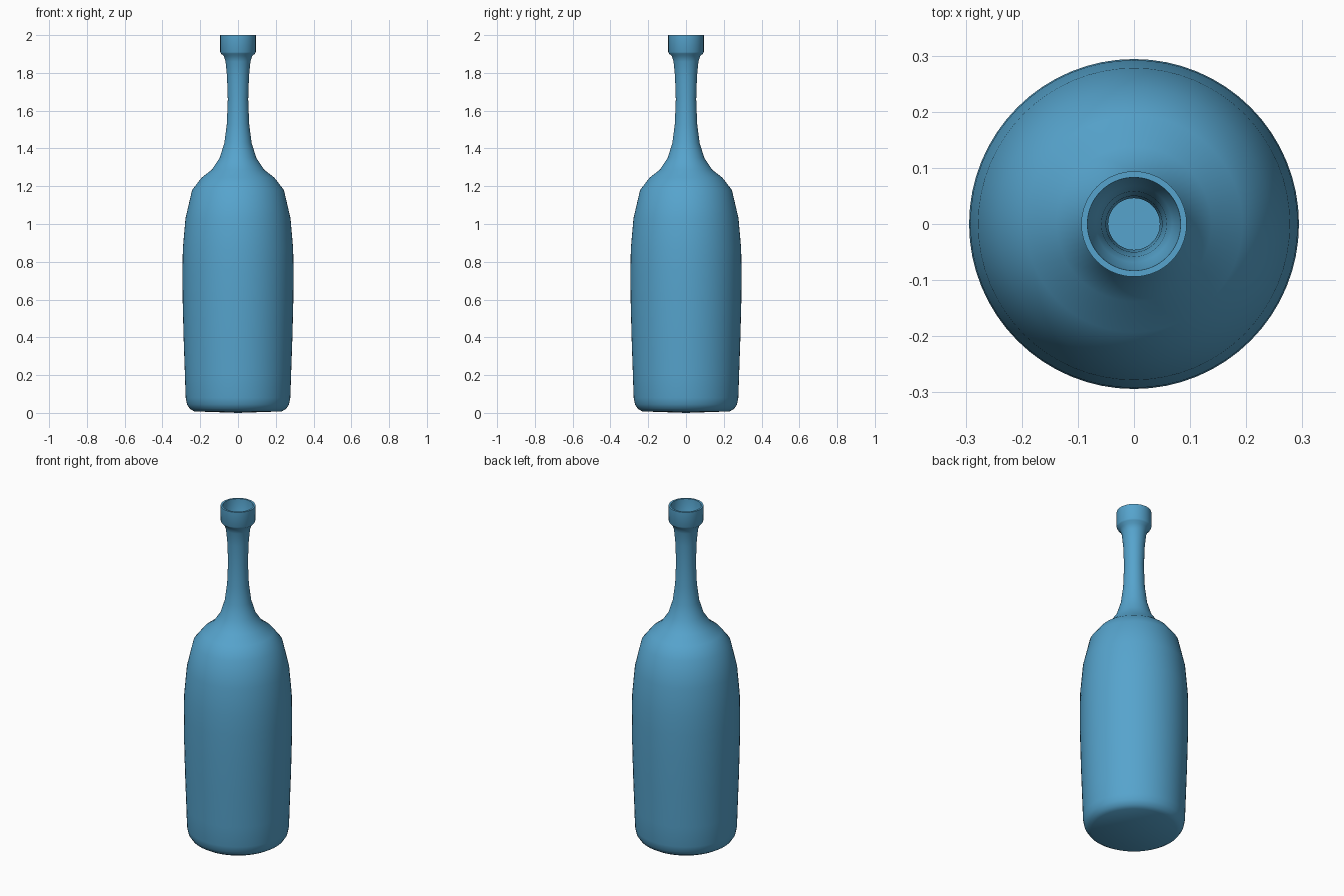
import bpy, bmesh, math

cube = bpy.data.objects.get("Cube")
if cube:
    bpy.data.objects.remove(cube, do_unlink=True)

# One blue glass colour
BLUE = (0.093, 0.37, 0.61, 1)
glass = bpy.data.materials.new("blue_glass")
glass.use_nodes = True
glass.diffuse_color = BLUE
glass.node_tree.nodes["Principled BSDF"].inputs["Base Color"].default_value = BLUE


def lathe(name, profile, steps=64):
    """Spin a (radius, height) profile around z into a smooth solid."""
    bm = bmesh.new()
    verts = [bm.verts.new((r, 0, z)) for r, z in profile]
    edges = [bm.edges.new(pair) for pair in zip(verts, verts[1:])]
    bmesh.ops.spin(bm, geom=verts + edges, cent=(0, 0, 0), axis=(0, 0, 1),
                   angle=math.tau, steps=steps, use_duplicate=False)
    bmesh.ops.remove_doubles(bm, verts=bm.verts, dist=0.0002)
    bmesh.ops.recalc_face_normals(bm, faces=bm.faces)
    mesh = bpy.data.meshes.new(name)
    bm.to_mesh(mesh)
    bm.free()
    mesh.materials.append(glass)
    obj = bpy.data.objects.new(name, mesh)
    bpy.context.collection.objects.link(obj)
    bpy.ops.object.select_all(action="DESELECT")
    obj.select_set(True)
    bpy.context.view_layer.objects.active = obj
    bpy.ops.object.shade_smooth_by_angle(angle=math.radians(40))
    return obj


# Base, body, shoulder, neck and lip, from the bottom up
base = [(0, 0), (0.232, 0.008)]
body = [(0.255, 0.022), (0.27, 0.045), (0.277, 0.08), (0.281, 0.2), (0.288, 0.4),
        (0.293, 0.6), (0.294, 0.75), (0.292, 0.87), (0.278, 1.03)]
shoulder = [(0.243, 1.18), (0.193, 1.245), (0.138, 1.288), (0.097, 1.35)]
neck = [(0.072, 1.43), (0.059, 1.53), (0.054, 1.66), (0.058, 1.78),
        (0.066, 1.86), (0.076, 1.89)]
lip = [(0.09, 1.902), (0.094, 1.91), (0.094, 2.0), (0.083, 2.0), (0.081, 1.92)]

# Hollow inside: the outer wall moved inward, ending in a flat floor
wall = 0.008
inside = [(r - wall, z) for r, z in reversed(body[2:] + shoulder + neck)]
floor = [(0.235, 0.03), (0, 0.025)]

lathe("bottle", base + body + shoulder + neck + lip + inside + floor)
